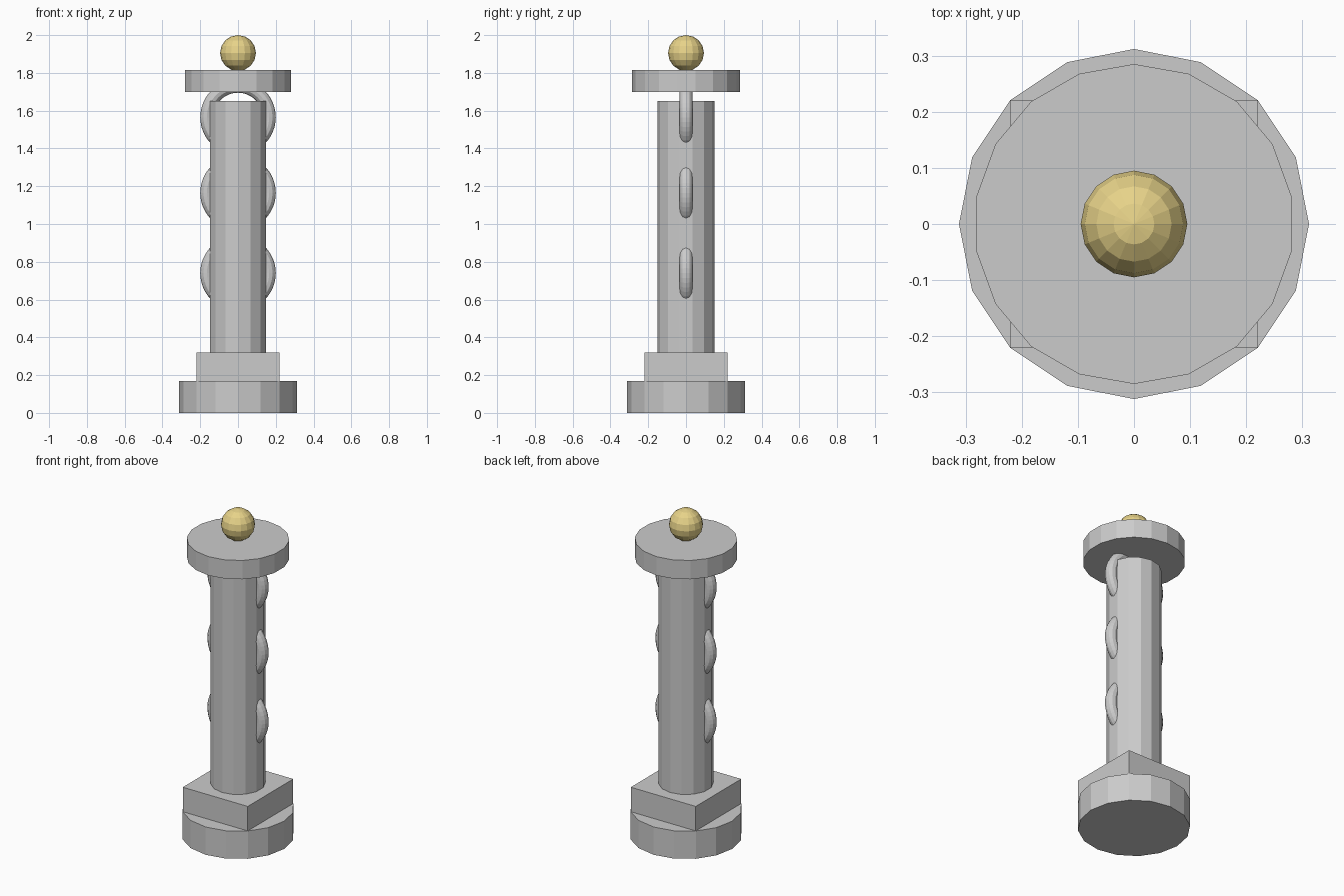
import bpy
from math import pi

if "Cube" in bpy.data.objects:
    bpy.data.objects.remove(bpy.data.objects["Cube"])


def drum(name, radius, z0, z1, sides):
    bpy.ops.mesh.primitive_cylinder_add(vertices=sides, radius=radius, depth=z1 - z0,
                                        location=(0, 0, (z0 + z1) / 2))
    bpy.context.object.name = name


# Round foot, column shaft and overhanging cap
drum("base_disc", 0.312, 0, 0.17, 16)
drum("column_shaft", 0.152, 0.32, 1.65, 14)
drum("cap_disc", 0.285, 1.70, 1.815, 18)

# Square plinth between foot and shaft
bpy.ops.mesh.primitive_cube_add(size=1, location=(0, 0, 0.245))
plinth = bpy.context.object
plinth.name = "square_plinth"
plinth.scale = (0.44, 0.44, 0.15)

# Upright rings threaded through the shaft; the top one carries the cap
for i, z in enumerate((0.74, 1.165, 1.565)):
    bpy.ops.mesh.primitive_torus_add(major_radius=0.165, minor_radius=0.035,
                                     major_segments=48, minor_segments=12,
                                     location=(0, 0, z), rotation=(pi / 2, 0, 0))
    bpy.context.object.name = f"ring_{i + 1}"

# Gold ball finial
bpy.ops.mesh.primitive_uv_sphere_add(segments=16, ring_count=8, radius=0.095,
                                     location=(0, 0, 1.905))
ball = bpy.context.object
ball.name = "ball_finial"
gold = bpy.data.materials.new("gold")
gold.diffuse_color = (0.80, 0.65, 0.25, 1)
gold.use_nodes = True
gold.node_tree.nodes["Principled BSDF"].inputs["Base Color"].default_value = gold.diffuse_color
ball.data.materials.append(gold)
